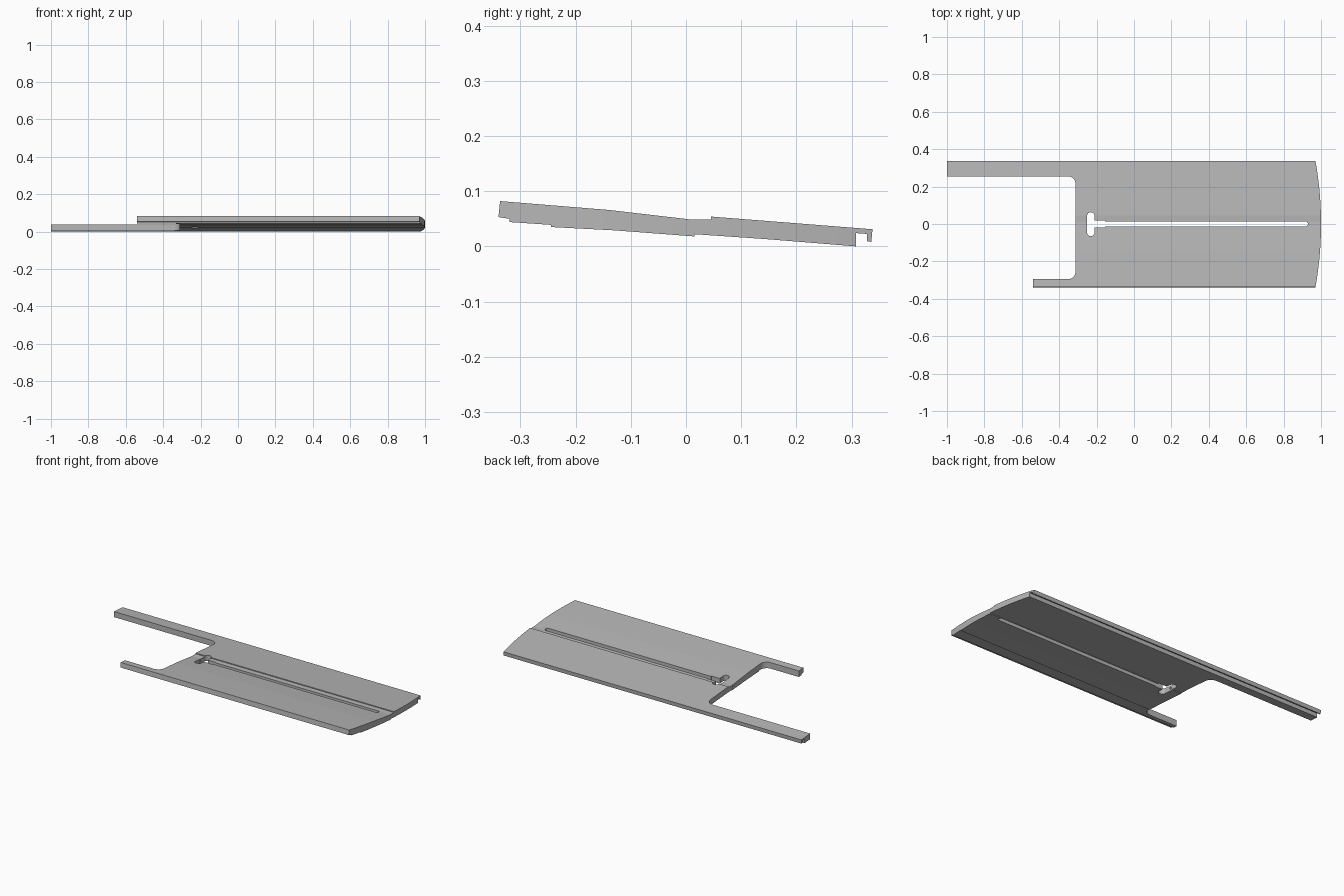
import bpy, bmesh, math
from mathutils import Vector

cube = bpy.data.objects.get("Cube")
if cube:
    bpy.data.objects.remove(cube, do_unlink=True)

grey = bpy.data.materials.new("mid grey")
COLOUR = (0.47, 0.47, 0.47, 1)
grey.diffuse_color = COLOUR
grey.use_nodes = True
grey.node_tree.nodes["Principled BSDF"].inputs["Base Color"].default_value = COLOUR


def prism(name, points, direction):
    """Solid made by sweeping a flat outline along a direction."""
    bm = bmesh.new()
    face = bm.faces.new([bm.verts.new(p) for p in points])
    swept = bmesh.ops.extrude_face_region(bm, geom=[face])["geom"]
    moved = [g for g in swept if isinstance(g, bmesh.types.BMVert)]
    bmesh.ops.translate(bm, verts=moved, vec=Vector(direction))
    bmesh.ops.recalc_face_normals(bm, faces=bm.faces)
    mesh = bpy.data.meshes.new(name)
    bm.to_mesh(mesh)
    bm.free()
    mesh.materials.append(grey)
    obj = bpy.data.objects.new(name, mesh)
    bpy.context.collection.objects.link(obj)
    return obj


def upright(name, outline):
    return prism(name, [(x, y, -0.2) for x, y in outline], (0, 0, 0.5))


def arc(cx, cy, r, start, end, n=12):
    angles = [math.radians(start + (end - start) * i / n) for i in range(n + 1)]
    return [(cx + r * math.cos(a), cy + r * math.sin(a)) for a in angles]


def combine(target, tool, operation):
    mod = target.modifiers.new(operation, "BOOLEAN")
    mod.operation = operation
    mod.solver = "EXACT"
    mod.object = tool
    bpy.context.view_layer.objects.active = target
    bpy.ops.object.modifier_apply(modifier=mod.name)
    bpy.data.objects.remove(tool, do_unlink=True)


# Tilted section: stepped underside, lipped back edge and a shallow ridge on top
section = [
    (-0.34, 0.053), (-0.32, 0.05), (-0.32, 0.044), (-0.245, 0.039),
    (-0.245, 0.035), (-0.13, 0.029), (0.015, 0.018), (0.015, 0.022),
    (0.14, 0.0135), (0.308, 0), (0.308, 0.024), (0.328, 0.0225),
    (0.328, 0.0095), (0.336, 0.008), (0.338, 0.031), (0.045, 0.054),
    (0.045, 0.049), (0.01, 0.0485), (-0.14, 0.066), (-0.337, 0.082),
]
plate = prism("sliding_plate", [(-1.2, y, z) for y, z in section], (2.4, 0, 0))

# Plan outline: bowed end, long back arm, short front arm, rounded inner corners
inner, back, front, r = -0.312, 0.255, -0.295, 0.042
steps = 32
bow = [(1 - 0.26 * y * y, y) for y in (-0.4 + 0.8 * i / steps for i in range(steps + 1))]
outline = bow + [(-1, 0.4), (-1, back)]
outline += arc(inner - r, back - r, r, 90, 0)
outline += arc(inner - r, front + r, r, 0, -90)
outline += [(-0.54, front), (-0.54, -0.4)]
combine(plate, upright("plan_shape", outline), "INTERSECT")

# Long slot with a wider neck and a rounded cross head
slit = [(-0.2, -0.013)] + arc(0.917, 0, 0.013, -90, 90) + [(-0.2, 0.013)]
neck = [(-0.23, -0.018), (-0.155, -0.018), (-0.155, 0.018), (-0.23, 0.018)]
head = arc(-0.231, 0.043, 0.02, 0, 180) + arc(-0.231, -0.045, 0.02, 180, 360)
for name, shape in (("slit", slit), ("neck", neck), ("head", head)):
    combine(plate, upright(name, shape), "DIFFERENCE")

# Small bore from the inner edge into the slot head
bore = [(-0.4, y, z) for y, z in arc(0, 0.034, 0.007, 0, 330, 11)]
combine(plate, prism("bore", bore, (0.17, 0, 0)), "DIFFERENCE")
